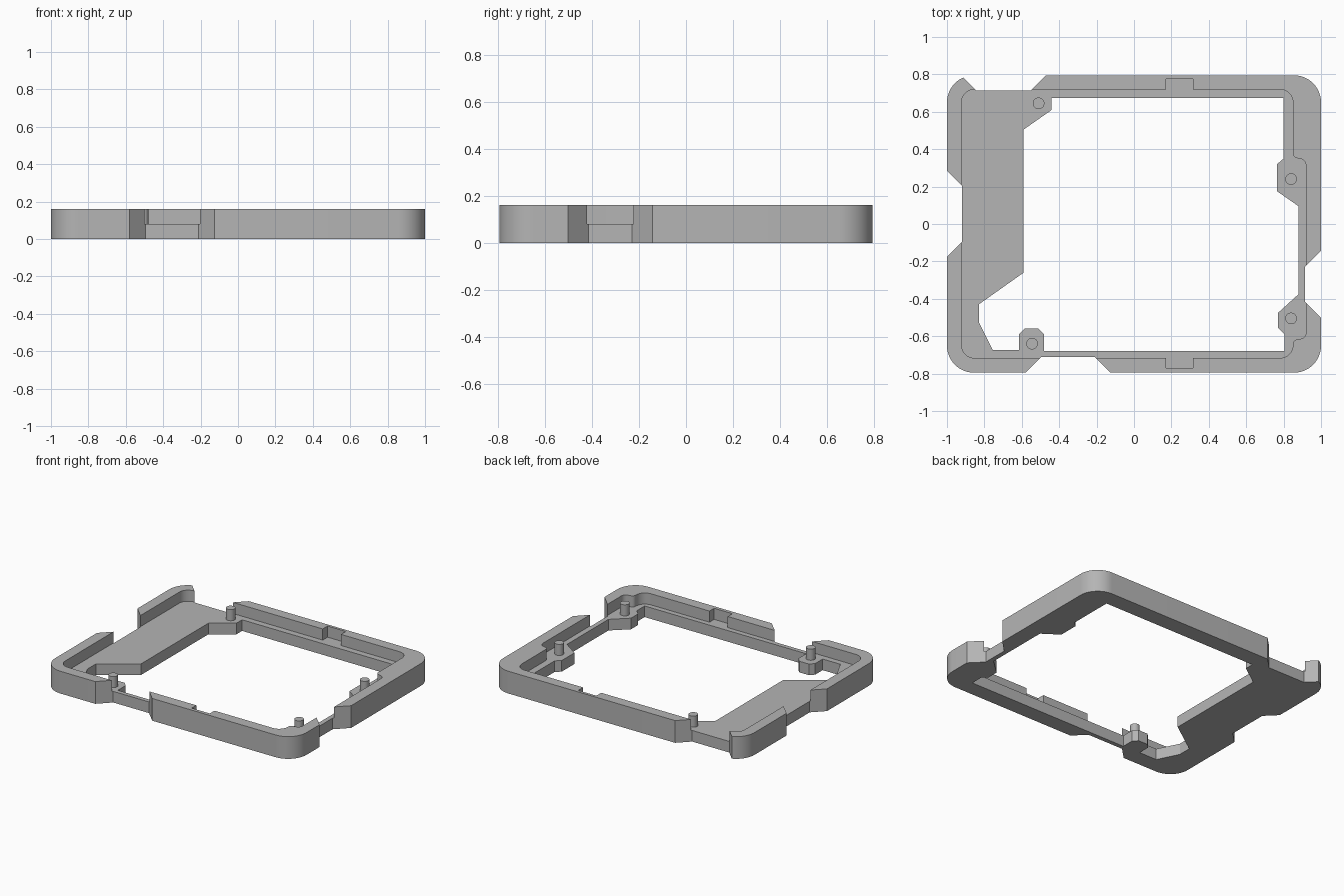
import bpy
import bmesh
import math
from mathutils import Vector

HEIGHT = 0.16
FLOOR = 0.08
CORNER = 0.145

default_cube = bpy.data.objects.get("Cube")
if default_cube:
    bpy.data.objects.remove(default_cube, do_unlink=True)

# Single plain plastic colour
plastic = bpy.data.materials.new("grey plastic")
plastic.use_nodes = True
colour = (0.46, 0.46, 0.46, 1)
plastic.diffuse_color = colour
plastic.node_tree.nodes["Principled BSDF"].inputs["Base Color"].default_value = colour


def rounded(points, steps=10):
    """Outline with a fillet at every point that carries a third value, the radius."""
    outline = []
    count = len(points)
    for i, point in enumerate(points):
        here = Vector(point[:2])
        if len(point) == 2:
            outline.append(here)
            continue
        to_last = (Vector(points[i - 1][:2]) - here).normalized()
        to_next = (Vector(points[(i + 1) % count][:2]) - here).normalized()
        half = to_last.angle(to_next) / 2
        radius = point[2]
        centre = here + (to_last + to_next).normalized() * radius / math.sin(half)
        start = here + to_last * radius / math.tan(half) - centre
        end = here + to_next * radius / math.tan(half) - centre
        sweep = math.pi - 2 * half
        for k in range(steps + 1):
            t = k / steps
            arm = start * math.sin((1 - t) * sweep) + end * math.sin(t * sweep)
            outline.append(centre + arm / math.sin(sweep))
    return outline


def prism(name, outline, bottom, top):
    """Upright solid over an outline."""
    bm = bmesh.new()
    face = bm.faces.new([bm.verts.new((p[0], p[1], bottom)) for p in outline])
    result = bmesh.ops.extrude_face_region(bm, geom=[face])
    moved = [v for v in result["geom"] if isinstance(v, bmesh.types.BMVert)]
    bmesh.ops.translate(bm, verts=moved, vec=(0, 0, top - bottom))
    bmesh.ops.recalc_face_normals(bm, faces=bm.faces)
    mesh = bpy.data.meshes.new(name)
    bm.to_mesh(mesh)
    bm.free()
    mesh.materials.append(plastic)
    obj = bpy.data.objects.new(name, mesh)
    bpy.context.collection.objects.link(obj)
    return obj


def activate(obj):
    bpy.ops.object.select_all(action="DESELECT")
    obj.select_set(True)
    bpy.context.view_layer.objects.active = obj


def carve(target, outline, bottom, top):
    """Cut a prism out of the target."""
    cutter = prism("cutter", outline, bottom, top)
    cutter.hide_render = True
    cut = target.modifiers.new("cut", "BOOLEAN")
    cut.operation = "DIFFERENCE"
    cut.solver = "EXACT"
    cut.object = cutter
    activate(target)
    bpy.ops.object.modifier_apply(modifier=cut.name)
    bpy.data.objects.remove(cutter, do_unlink=True)


def notch(along, side, start, end, depth):
    """Flared cutter outline for an opening in one outer side."""
    reach = 0.3
    outline = [(start, depth), (end, depth),
               (end + reach, depth + reach), (start - reach, depth + reach)]
    if along == "x":
        return [(a, side * d) for a, d in outline]
    return [(side * d, a) for a, d in outline]


# Outer body: a block with round corners
block = [(-1, -0.795, CORNER), (1, -0.795, CORNER),
         (1, 0.795, CORNER), (-1, 0.795, CORNER)]
frame = prism("tray_frame", rounded(block, 14), 0, HEIGHT)

# Recess above the floor, with two clip pockets and a wider bay on the right
pocket = [
    (-0.922, -0.717, 0.07), (0.17, -0.717), (0.17, -0.77), (0.315, -0.77),
    (0.315, -0.717), (0.85, -0.717, 0.07), (0.85, -0.62, 0.025),
    (0.92, -0.61, 0.035), (0.92, 0.345, 0.04), (0.85, 0.355, 0.025),
    (0.85, 0.72, 0.07), (0.315, 0.72), (0.315, 0.775), (0.17, 0.775),
    (0.17, 0.72), (-0.922, 0.72, 0.07),
]
carve(frame, rounded(pocket), FLOOR, HEIGHT + 0.1)

# Opening through the floor, leaving a wide shelf and four pin bosses
opening = [
    (0.8, 0.675), (0.8, 0.35), (0.765, 0.32), (0.765, 0.175), (0.88, 0.095),
    (0.88, -0.375), (0.77, -0.475), (0.77, -0.555), (0.805, -0.59),
    (0.805, -0.68), (-0.48, -0.68), (-0.48, -0.59), (-0.51, -0.56),
    (-0.585, -0.56), (-0.615, -0.59), (-0.615, -0.675), (-0.755, -0.675),
    (-0.83, -0.525), (-0.83, -0.43), (-0.59, -0.26), (-0.59, 0.505),
    (-0.44, 0.61), (-0.44, 0.675),
]
carve(frame, opening, -0.1, HEIGHT + 0.1)

# Flared notches through the outer walls
for along, side, start, end, depth in (
        ("x", 1, -0.845, -0.55, 0.715),
        ("x", -1, -0.495, -0.21, 0.711),
        ("y", 1, -0.415, -0.23, 0.913),
        ("y", -1, -0.093, 0.205, 0.919)):
    carve(frame, notch(along, side, start, end, depth), -0.1, HEIGHT + 0.1)

# Locating pins
parts = [frame]
for name, x, y in (("back_right_pin", -0.51, 0.645), ("front_right_pin", -0.545, -0.64),
                   ("back_left_pin", 0.84, 0.24), ("front_left_pin", 0.84, -0.505)):
    ring = [(x + 0.031 * math.cos(a), y + 0.031 * math.sin(a))
            for a in (math.tau * k / 32 for k in range(32))]
    parts.append(prism(name, ring, FLOOR - 0.01, HEIGHT))

# Smooth curved walls, crisp edges
for part in parts:
    activate(part)
    bpy.ops.object.shade_smooth_by_angle(angle=math.radians(25))
